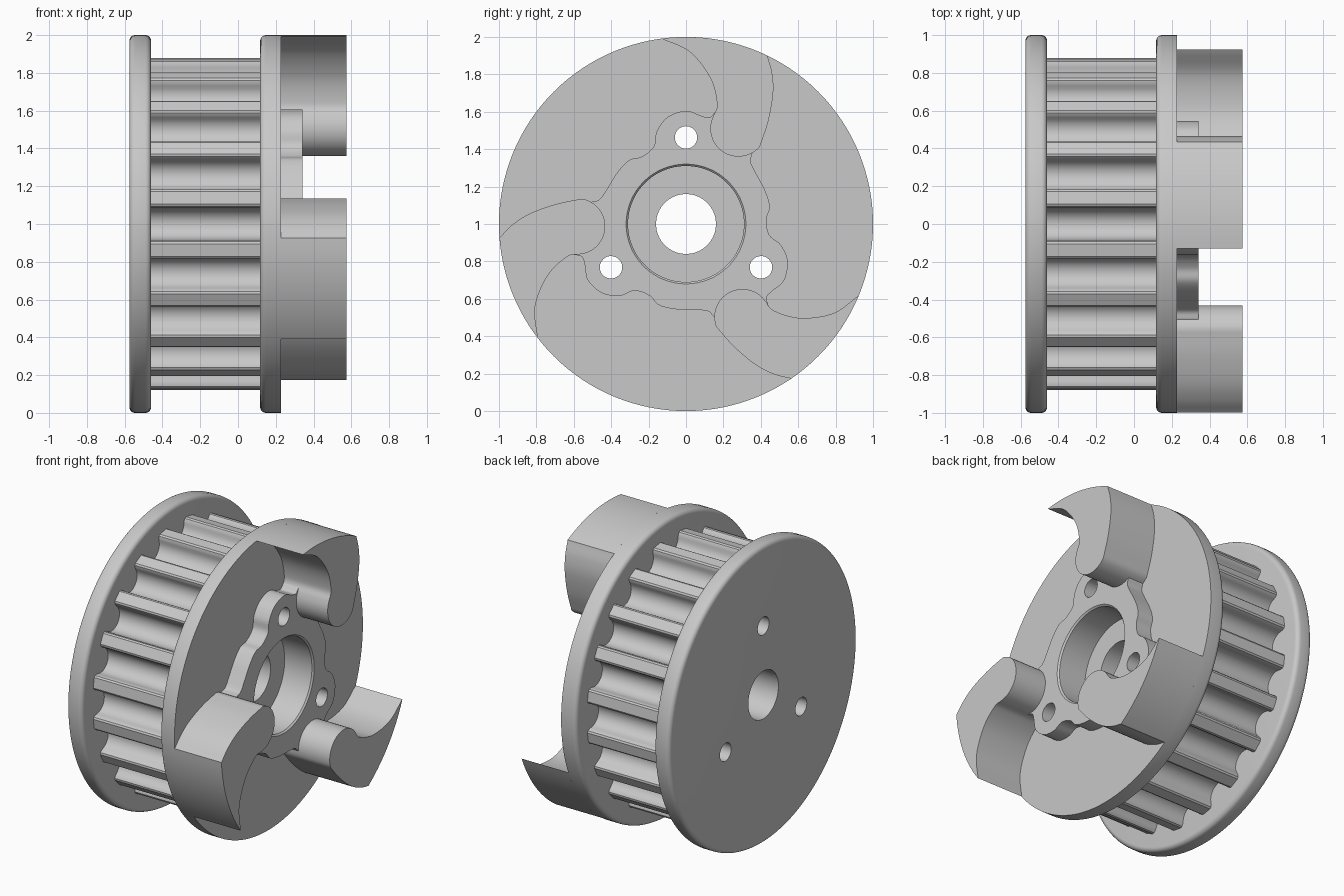
import bpy, bmesh
from math import cos, sin, radians, pi
from mathutils import Vector

cube = bpy.data.objects.get("Cube")
if cube:
    bpy.data.objects.remove(cube, do_unlink=True)

grey = bpy.data.materials.new("plain_grey")
grey.use_nodes = True
colour = (0.58, 0.58, 0.58, 1)
grey.diffuse_color = colour
grey.node_tree.nodes["Principled BSDF"].inputs["Base Color"].default_value = colour


def arc(cy, cz, r, a0, a1, n):
    """Points on an arc in the y-z plane, angles in degrees."""
    return [(cy + r * cos(radians(a0 + (a1 - a0) * i / n)),
             cz + r * sin(radians(a0 + (a1 - a0) * i / n))) for i in range(n + 1)]


def circle(r, n=128, cy=0, cz=0):
    return arc(cy, cz, r, 0, 360, n)[:-1]


def turn(points, degrees):
    c, s = cos(radians(degrees)), sin(radians(degrees))
    return [(y * c - z * s, y * s + z * c) for y, z in points]


def spline(points, steps=8):
    """Smooth curve through the points."""
    p = [Vector(q) for q in points]
    p = [2 * p[0] - p[1]] + p + [2 * p[-1] - p[-2]]
    out = []
    for a, b, c, d in zip(p, p[1:], p[2:], p[3:]):
        for i in range(steps):
            t = i / steps
            v = 0.5 * (2 * b + (c - a) * t + (2 * a - 5 * b + 4 * c - d) * t ** 2
                       + (3 * b - a - 3 * c + d) * t ** 3)
            out.append(tuple(v))
    return out + [tuple(points[-1])]


def loft(name, sections):
    """Capped solid through (x, outline) sections along the x axis."""
    bm = bmesh.new()
    rings = [[bm.verts.new((x, y, z + 1)) for y, z in outline] for x, outline in sections]
    for a, b in zip(rings, rings[1:]):
        for i in range(len(a)):
            j = (i + 1) % len(a)
            bm.faces.new((a[i], a[j], b[j], b[i]))
    bm.faces.new(rings[0][::-1])
    bm.faces.new(rings[-1])
    bmesh.ops.recalc_face_normals(bm, faces=bm.faces)
    mesh = bpy.data.meshes.new(name)
    bm.to_mesh(mesh)
    bm.free()
    mesh.materials.append(grey)
    obj = bpy.data.objects.new(name, mesh)
    bpy.context.collection.objects.link(obj)
    return obj


def lathe(name, profile):
    return loft(name, [(x, circle(r)) for x, r in profile])


def rounded(x, inward, r=0.03):
    """Quarter-round rim profile, from the flat side out to full radius."""
    return [(x + inward * r * (1 - cos(a)), 1 - r + r * sin(a))
            for a in (pi / 2 * i / 5 for i in range(6))]


# Flanges
back_flange = lathe("back_flange", rounded(-0.575, 1) + rounded(-0.46, -1)[::-1])
front_flange = lathe("front_flange", rounded(0.117, 1) + [(0.228, 1)])

# Toothed drum: twenty round-bottomed grooves with softened lips, laid clockwise
lip = [(-0.105, 0.879), (-0.093, 0.873), (-0.086, 0.86)]
groove = lip + arc(0, 0.845, 0.083, 180, 360, 14) + [(-y, z) for y, z in lip[::-1]]
drum = []
for k in range(20):
    drum += turn(groove, -18 * k)
toothed_drum = loft("toothed_drum", [(-0.46, drum), (0.117, drum)])

# Three-lobed boss: (angle, radius) steps on the open side of each lobe,
# and on the side that blends into a jaw
open_side = [(0, 0.605), (9.7, 0.58), (17.5, 0.52), (22.4, 0.45), (33, 0.43),
             (41.5, 0.457), (53, 0.459)]
jaw_side = [(7.9, 0.584), (12.4, 0.583), (14.7, 0.62), (17.4, 0.66), (29, 0.57),
            (36.3, 0.555), (42.5, 0.525), (45.8, 0.481), (54, 0.462)]
polar = []
for lobe in (90, 210, 330):
    polar += [(lobe - a, r) for a, r in jaw_side[::-1]] + [(lobe + a, r) for a, r in open_side]
knots = [(r * cos(radians(a)), r * sin(radians(a))) for a, r in polar]
boss_outline = spline(knots + knots[:1], 6)[:-1]
boss = loft("lobed_boss", [(0.228, boss_outline), (0.342, boss_outline)])

# Curved coupling jaws
jaw = arc(0, 0, 1, 64.2, 97.5, 14)
jaw += spline([(-0.13, 0.99), (0.02, 0.92), (0.13, 0.78), (0.166, 0.64), (0.144, 0.573)])[1:-1]
jaw += arc(0.28, 0.51, 0.15, 155, 320, 18)
jaw += spline([(0.395, 0.414), (0.44, 0.55), (0.466, 0.7), (0.46, 0.81), (0.435, 0.9)])[1:-1]
jaws = []
for place, angle in (("top", 0), ("back", 240), ("front", 120)):
    outline = turn(jaw, angle)
    jaws.append(loft("jaw_" + place, [(0.228, outline), (0.575, outline)]))

# Cutters: stepped bore and three screw holes
cutters = [lathe("bore_cutter", [(-0.7, 0.16), (0.13, 0.16), (0.13, 0.31), (0.332, 0.31),
                                 (0.344, 0.322), (0.5, 0.322)])]
for angle in (90, 210, 330):
    hole = turn(circle(0.06, 32, 0.463, 0), angle)
    cutters.append(loft("screw_cutter", [(-0.7, hole), (0.5, hole)]))

bored = [back_flange, toothed_drum, front_flange, boss]
for obj in bored:
    bpy.context.view_layer.objects.active = obj
    for cutter in cutters:
        cut = obj.modifiers.new("cut", "BOOLEAN")
        cut.operation, cut.solver, cut.object = "DIFFERENCE", "EXACT", cutter
        bpy.ops.object.modifier_apply(modifier=cut.name)
for cutter in cutters:
    bpy.data.objects.remove(cutter, do_unlink=True)

# Smooth shading with sharp edges kept
bpy.ops.object.select_all(action="DESELECT")
for obj in bored + jaws:
    obj.select_set(True)
bpy.context.view_layer.objects.active = boss
bpy.ops.object.shade_smooth_by_angle(angle=radians(30))
